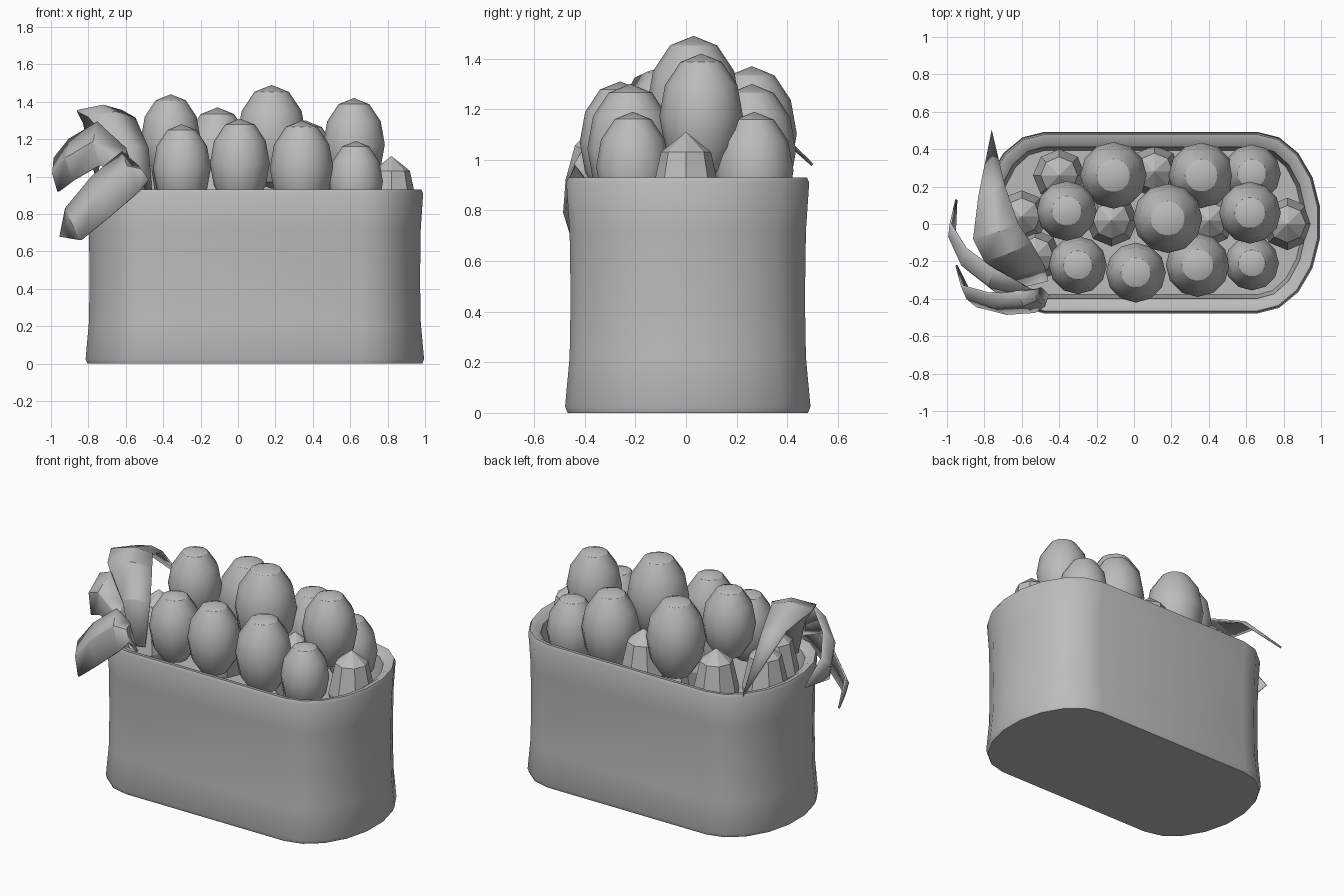
import bpy, bmesh, math
from mathutils import Vector

cube = bpy.data.objects.get("Cube")
if cube:
    bpy.data.objects.remove(cube, do_unlink=True)

GREY = (0.5, 0.5, 0.5, 1)
grey = bpy.data.materials.new("plain_grey")
grey.use_nodes = True
grey.diffuse_color = GREY
grey.node_tree.nodes["Principled BSDF"].inputs["Base Color"].default_value = GREY


def finish(name, bm, angle=30):
    """Turn a bmesh into a shaded, coloured object."""
    mesh = bpy.data.meshes.new(name)
    bm.to_mesh(mesh)
    bm.free()
    obj = bpy.data.objects.new(name, mesh)
    bpy.context.collection.objects.link(obj)
    mesh.materials.append(grey)
    bpy.ops.object.select_all(action="DESELECT")
    obj.select_set(True)
    bpy.context.view_layer.objects.active = obj
    bpy.ops.object.shade_smooth_by_angle(angle=math.radians(angle))
    return obj


# Wrap: an oval outline swept along a wall profile of (inset, height)
def oval(inset, z, steps=9):
    points = []
    for side in (1, -1):
        for i in range(steps + 1):
            a = math.pi * (i / steps - 0.5)
            points.append((0.09 + side * (0.57 + (0.34 - inset) * math.cos(a)),
                           0.007 + side * (0.485 - inset) * math.sin(a), z))
    return points


wall = [(0.01, 0), (0, 0.025), (0.018, 0.22), (0.022, 0.45), (0.018, 0.72),
        (0.005, 0.91), (0.014, 0.93), (0.045, 0.925), (0.08, 0.9), (0.1, 0.72)]
bm = bmesh.new()
rings = [[bm.verts.new(p) for p in oval(*step)] for step in wall]
for low, high in zip(rings, rings[1:]):
    for i in range(len(low)):
        j = (i + 1) % len(low)
        bm.faces.new((low[i], low[j], high[j], high[i]))
bm.faces.new(rings[0][::-1])
bm.faces.new(rings[-1])
finish("wrap", bm)


# Filling: large smooth eggs and small faceted ones
def egg(name, x, y, top, radius, half_height, sides, rows, angle):
    bm = bmesh.new()
    bmesh.ops.create_uvsphere(bm, u_segments=sides, v_segments=rows, radius=1)
    bmesh.ops.scale(bm, vec=(radius, radius, half_height), verts=bm.verts)
    bmesh.ops.translate(bm, vec=(x, y, top - half_height), verts=bm.verts)
    finish(name, bm, angle)


large = [(-0.36, 0.07, 1.44, 0.16), (0.18, 0.03, 1.49, 0.185), (0.62, 0.06, 1.42, 0.165),
         (-0.11, 0.26, 1.37, 0.178), (0.36, 0.26, 1.3, 0.175), (0.63, 0.27, 1.19, 0.155),
         (-0.3, -0.22, 1.28, 0.155), (0.01, -0.26, 1.31, 0.16), (0.34, -0.22, 1.3, 0.17),
         (0.63, -0.21, 1.19, 0.145)]
for n, (x, y, top, r) in enumerate(large, 1):
    egg(f"large_egg_{n}", x, y, top, r, r * 1.5, 12, 6, 32)

small = [(0.82, 0), (-0.4, 0.26), (0.11, 0.28), (-0.12, 0.02), (-0.6, 0.04),
         (0.4, 0.02), (-0.53, -0.17)]
for n, (x, y) in enumerate(small, 1):
    egg(f"small_egg_{n}", x, y, 1.11, 0.14, 0.27, 8, 4, 20)


# Leaves: pairs of edge points with a raised midrib, given a little thickness
def leaf(name, outer, inner, rib):
    bm = bmesh.new()
    rows = []
    last = len(outer) - 1
    for i, (a, b) in enumerate(zip(outer, inner)):
        a, b = Vector(a), Vector(b)
        mid = (a + b) / 2 + Vector(rib) * math.sin(math.pi * i / last)
        rows.append([bm.verts.new(p) for p in (a, mid, b)])
    for low, high in zip(rows, rows[1:]):
        for k in range(2):
            bm.faces.new((low[k], low[k + 1], high[k + 1], high[k]))
    bmesh.ops.remove_doubles(bm, verts=bm.verts, dist=0.0005)
    bmesh.ops.recalc_face_normals(bm, faces=bm.faces)
    obj = finish(name, bm, 20)
    solid = obj.modifiers.new("thickness", "SOLIDIFY")
    solid.thickness = 0.012
    solid.offset = 0


leaf("tall_leaf",
     [(-0.58, -0.33, 0.9), (-0.66, -0.29, 1.15), (-0.8, -0.2, 1.32),
      (-0.86, -0.08, 1.35), (-0.83, 0.15, 1.29), (-0.76, 0.5, 0.98)],
     [(-0.46, -0.3, 0.9), (-0.48, -0.22, 1.15), (-0.55, -0.1, 1.31),
      (-0.62, 0, 1.35), (-0.69, 0.2, 1.27), (-0.76, 0.5, 0.98)],
     (0.02, 0, 0.03))
leaf("side_leaf",
     [(-0.55, -0.36, 0.9), (-0.6, -0.32, 1.15), (-0.75, -0.24, 1.29),
      (-0.9, -0.13, 1.2), (-0.98, 0, 1.1), (-0.95, 0.13, 0.95)],
     [(-0.5, -0.36, 0.9), (-0.58, -0.38, 1), (-0.74, -0.36, 1.06),
      (-0.88, -0.25, 0.98), (-0.96, -0.1, 0.92), (-0.95, 0.13, 0.95)],
     (-0.03, -0.03, 0.01))
leaf("front_leaf",
     [(-0.5, -0.34, 0.9), (-0.54, -0.35, 1.06), (-0.62, -0.36, 1.13),
      (-0.78, -0.37, 1), (-0.92, -0.33, 0.83), (-0.95, -0.22, 0.68)],
     [(-0.46, -0.38, 0.9), (-0.48, -0.44, 0.98), (-0.53, -0.47, 0.92),
      (-0.68, -0.48, 0.79), (-0.84, -0.44, 0.66), (-0.95, -0.22, 0.68)],
     (-0.02, -0.02, 0.03))
